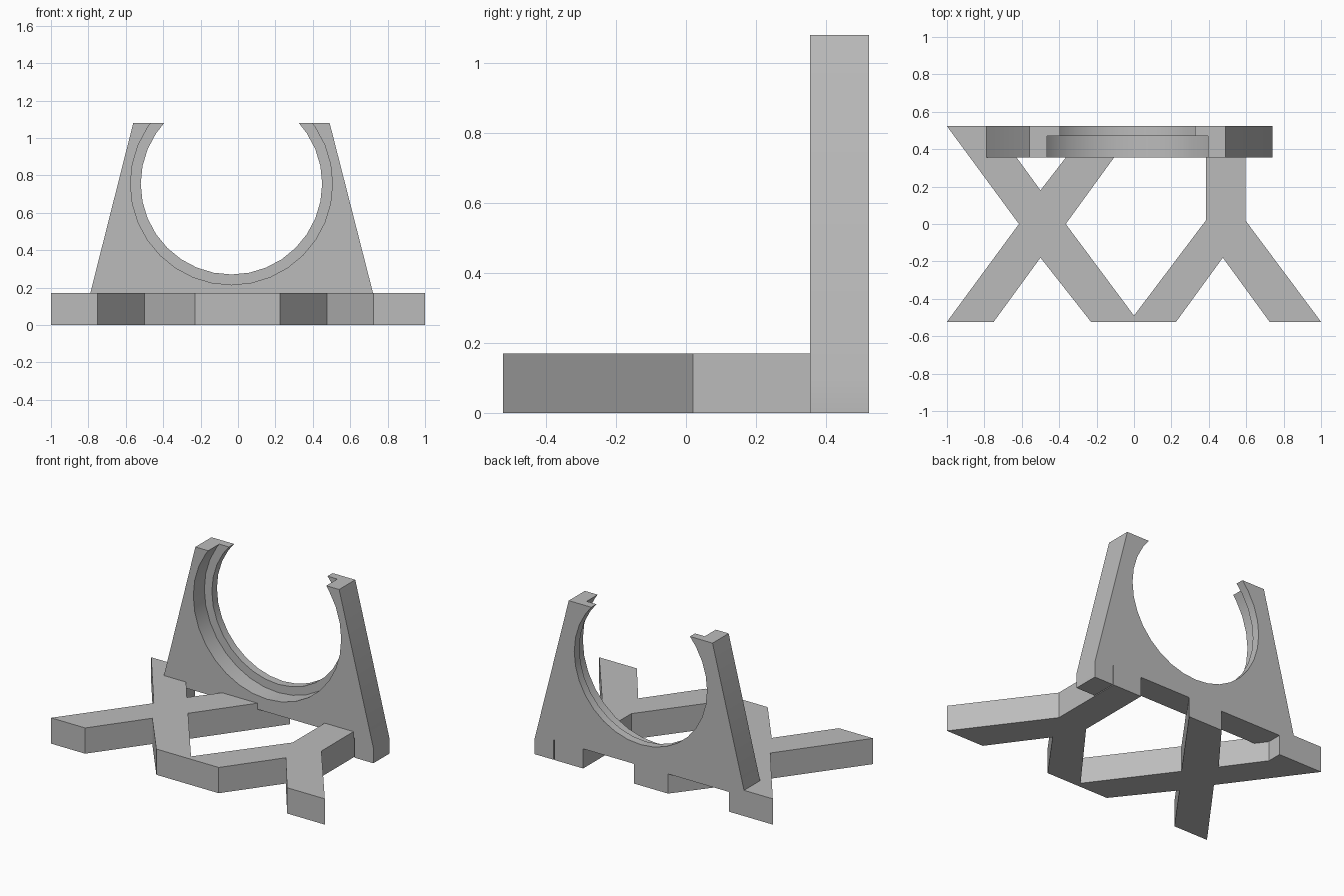
import bpy, bmesh, math

cube = bpy.data.objects.get("Cube")
if cube:
    bpy.data.objects.remove(cube, do_unlink=True)

grey = bpy.data.materials.new("plain_grey")
grey.use_nodes = True
colour = (0.5, 0.5, 0.5, 1)
grey.diffuse_color = colour
grey.node_tree.nodes["Principled BSDF"].inputs["Base Color"].default_value = colour


def extrude_outline(name, points, direction):
    """Extrude a closed 3D outline into a solid."""
    bm = bmesh.new()
    face = bm.faces.new([bm.verts.new(p) for p in points])
    new = bmesh.ops.extrude_face_region(bm, geom=[face])["geom"]
    bmesh.ops.translate(bm, vec=direction,
                        verts=[g for g in new if isinstance(g, bmesh.types.BMVert)])
    bmesh.ops.recalc_face_normals(bm, faces=bm.faces)
    mesh = bpy.data.meshes.new(name)
    bm.to_mesh(mesh)
    bm.free()
    mesh.materials.append(grey)
    obj = bpy.data.objects.new(name, mesh)
    bpy.context.collection.objects.link(obj)
    bpy.ops.object.select_all(action='DESELECT')
    obj.select_set(True)
    bpy.context.view_layer.objects.active = obj
    bpy.ops.object.shade_smooth_by_angle(angle=math.radians(20))
    return obj


FRONT, STEP, BACK = 0.355, 0.47, 0.523
TOP, UNDER = 1.08, 0.13
CX, CZ, SIDES = -0.035, 0.755, 32

# Base: crossed legs joined to a forked leg
base = [(-1, -BACK), (-0.75, -BACK), (-0.5, -0.18), (-0.23, -BACK),
        (0.225, -BACK), (0.475, -0.18), (0.725, -BACK), (1, -BACK),
        (0.595, 0.02), (0.595, BACK), (0.385, BACK), (0.385, 0.02),
        (0, -0.49), (-0.365, 0), (0.015, BACK), (-0.235, BACK),
        (-0.5, 0.18), (-0.75, BACK), (-1, BACK), (-0.615, 0)]
extrude_outline("base_legs", [(x, y, 0) for x, y in base], (0, 0, 0.17))


def cradle_arc(radius):
    """Open circle from the right top edge, round the bottom, to the left."""
    end = math.asin((TOP - CZ) / radius)
    step = 2 * math.pi / SIDES
    angles = [-i * step for i in range(-SIDES, SIDES)]
    inner = [a for a in angles if -math.pi - end + 0.03 < a < end - 0.03]
    return [(CX + radius * math.cos(a), CZ + radius * math.sin(a))
            for a in [end] + inner + [-math.pi - end]]


def cradle_layer(name, radius, y0, y1):
    outline = [(-0.56, TOP), (-0.80, UNDER), (-0.80, 0), (-0.68, 0), (-0.68, UNDER),
               (0.601, UNDER), (0.601, 0), (0.74, 0), (0.74, 0.10), (0.49, TOP)]
    outline += cradle_arc(radius)
    extrude_outline(name, [(x, y0, z) for x, z in outline], (0, y1 - y0, 0))


# Upright cradle: wide seat in front, narrower retaining lip behind
cradle_layer("cradle_seat", 0.54, FRONT, STEP)
cradle_layer("cradle_lip", 0.485, STEP, BACK)
